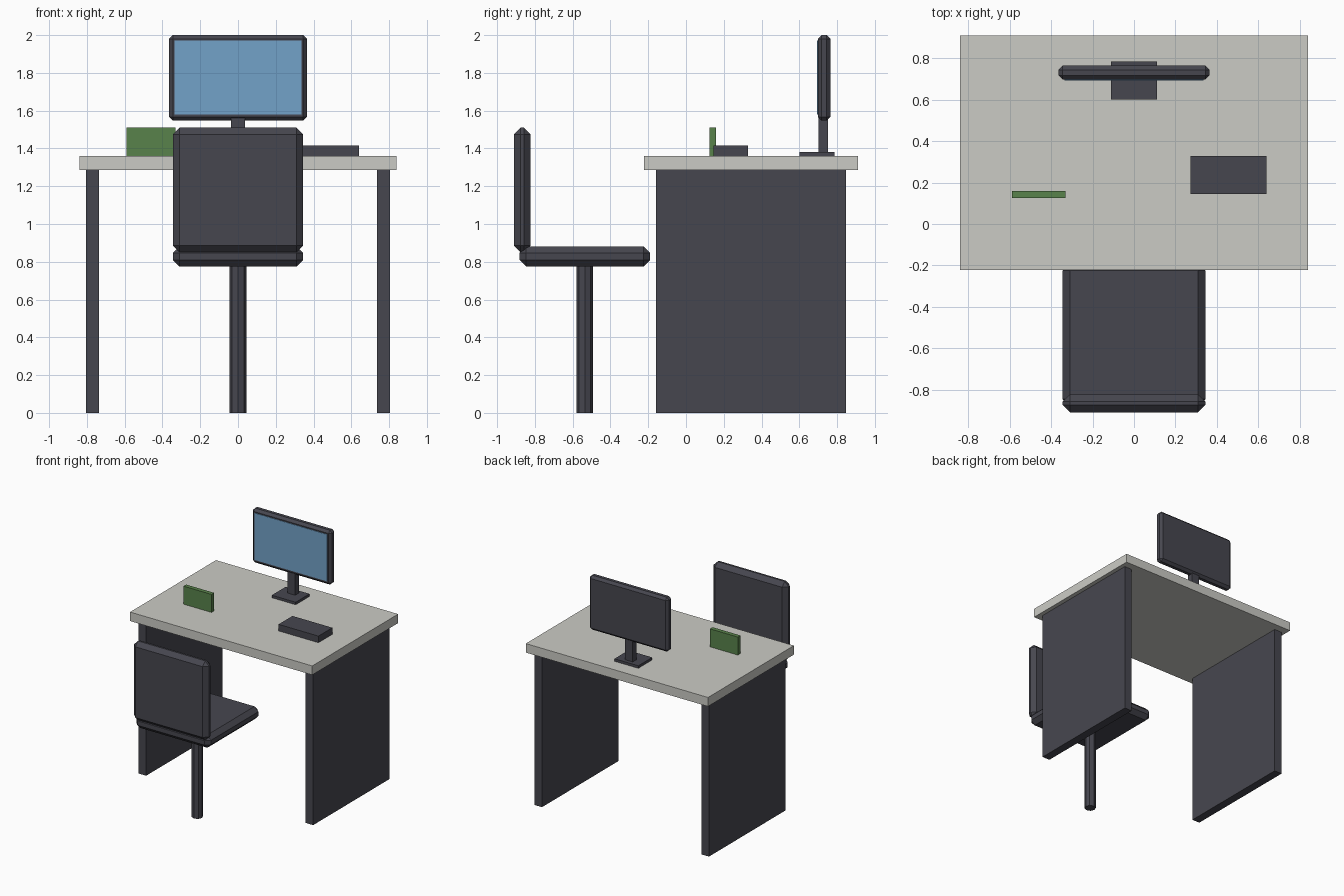
import bpy

if "Cube" in bpy.data.objects:
    bpy.data.objects.remove(bpy.data.objects["Cube"])


def material(name, rgb):
    m = bpy.data.materials.new(name)
    m.diffuse_color = (*rgb, 1)
    m.use_nodes = True
    m.node_tree.nodes["Principled BSDF"].inputs["Base Color"].default_value = m.diffuse_color
    return m


DARK = material("charcoal", (0.062, 0.062, 0.078))
TOP = material("pale grey", (0.60, 0.60, 0.56))
BLUE = material("screen blue", (0.17, 0.36, 0.58))
GREEN = material("leaf green", (0.098, 0.223, 0.07))


def box(name, x, y, z, mat, chamfer=0):
    """Box from (min, max) ranges, with optional flat chamfer."""
    bpy.ops.mesh.primitive_cube_add(
        size=1, location=[(a + b) / 2 for a, b in (x, y, z)])
    ob = bpy.context.object
    ob.name = name
    ob.scale = [b - a for a, b in (x, y, z)]
    bpy.ops.object.transform_apply(location=False, rotation=False, scale=True)
    ob.data.materials.append(mat)
    if chamfer:
        bev = ob.modifiers.new("chamfer", 'BEVEL')
        bev.width = chamfer
        bev.segments = 1
    return ob


# Desk
box("desk_top", (-0.84, 0.84), (-0.222, 0.91), (1.285, 1.36), TOP)
for side, s in (("left", -1), ("right", 1)):
    box(side + "_desk_panel", sorted((s * 0.735, s * 0.805)),
        (-0.16, 0.847), (0, 1.285), DARK)

# Chair
box("seat", (-0.345, 0.345), (-0.882, -0.19), (0.775, 0.882), DARK, 0.035)
box("seat_back", (-0.345, 0.345), (-0.91, -0.823), (0.85, 1.51), DARK, 0.035)
bpy.ops.mesh.primitive_cylinder_add(
    vertices=8, radius=0.044, depth=0.79, location=(0, -0.536, 0.395))
pole = bpy.context.object
pole.name = "chair_pole"
pole.data.materials.append(DARK)

# Monitor
box("monitor_base", (-0.11, 0.11), (0.602, 0.785), (1.36, 1.381), DARK)
box("monitor_stand", (-0.036, 0.036), (0.702, 0.753), (1.38, 1.56), DARK)
box("monitor_case", (-0.365, 0.365), (0.698, 0.765), (1.547, 2.0), DARK, 0.02)
box("monitor_screen", (-0.335, 0.335), (0.694, 0.70), (1.58, 1.971), BLUE)

# Items on the desk
box("desk_tray", (0.273, 0.64), (0.145, 0.328), (1.36, 1.415), DARK)
box("green_card", (-0.59, -0.332), (0.125, 0.16), (1.36, 1.51), GREEN)
